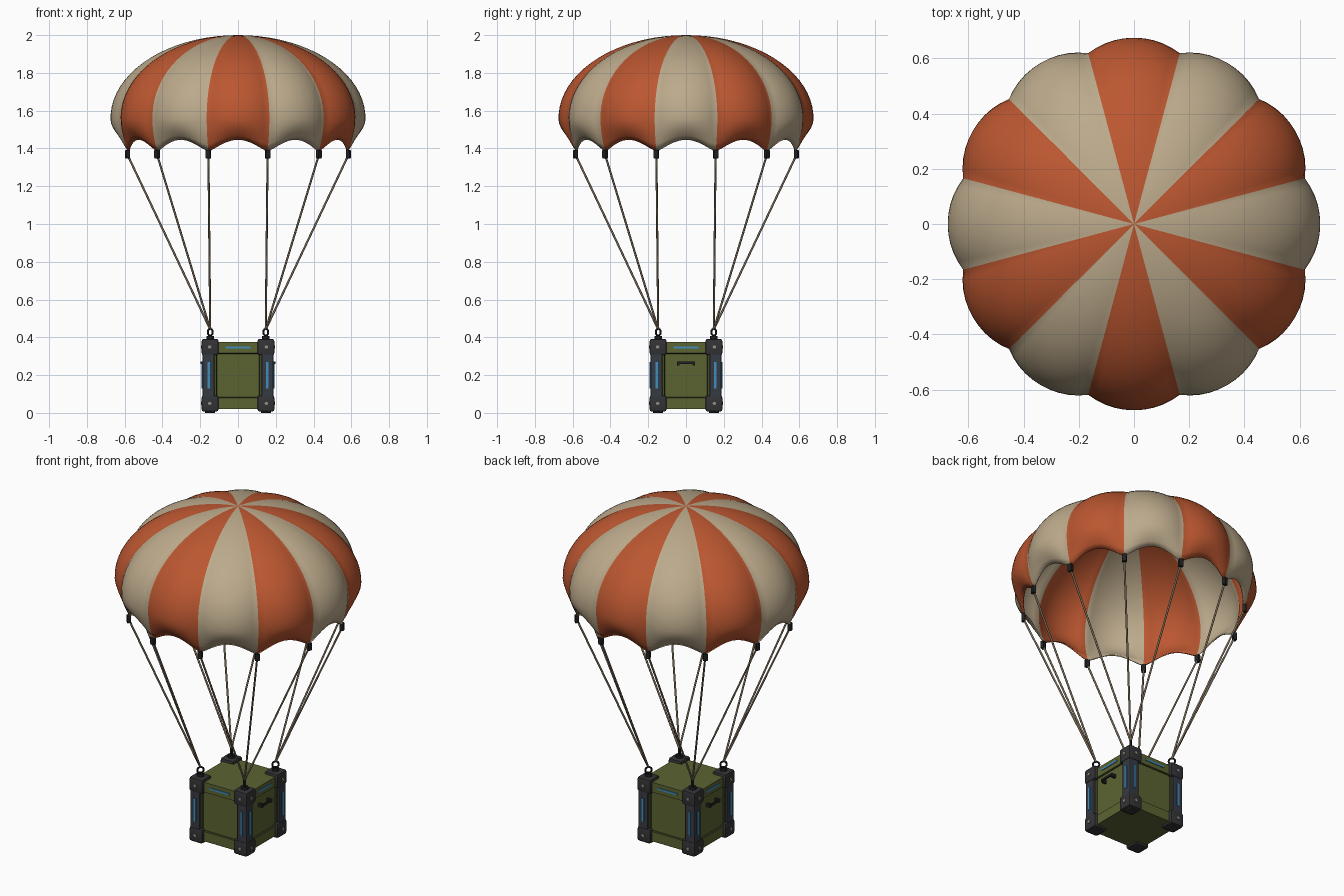
import bpy, bmesh, math
from mathutils import Vector, Matrix

if "Cube" in bpy.data.objects:
    bpy.data.objects.remove(bpy.data.objects["Cube"])


def material(name, rgb):
    m = bpy.data.materials.new(name)
    m.diffuse_color = (*rgb, 1)
    m.use_nodes = True
    m.node_tree.nodes["Principled BSDF"].inputs["Base Color"].default_value = m.diffuse_color
    return m


ORANGE = material("burnt orange fabric", (0.50, 0.095, 0.030))
BEIGE = material("beige fabric", (0.50, 0.40, 0.26))
CORD = material("cord tan", (0.22, 0.17, 0.11))
GREEN = material("olive green", (0.105, 0.125, 0.032))
GROOVE = material("dark olive", (0.035, 0.042, 0.014))
CHARCOAL = material("charcoal", (0.034, 0.034, 0.037))
SLATE = material("slate", (0.035, 0.042, 0.055))
BLUE = material("light blue", (0.05, 0.27, 0.52))
STEEL = material("bolt steel", (0.30, 0.27, 0.23))
BLACK = material("black metal", (0.015, 0.015, 0.016))


def finish(name, bm, mats, angle=None):
    bmesh.ops.recalc_face_normals(bm, faces=bm.faces)
    me = bpy.data.meshes.new(name)
    bm.to_mesh(me)
    bm.free()
    for m in mats:
        me.materials.append(m)
    ob = bpy.data.objects.new(name, me)
    bpy.context.collection.objects.link(ob)
    if angle:
        bpy.ops.object.select_all(action='DESELECT')
        ob.select_set(True)
        bpy.context.view_layer.objects.active = ob
        bpy.ops.object.shade_smooth_by_angle(angle=math.radians(angle))
    return ob


def add_box(bm, center, size, bevel=0, rot=None):
    mat = Matrix.Translation(center) @ (rot or Matrix()) @ Matrix.Diagonal((*size, 1))
    vs = bmesh.ops.create_cube(bm, size=1, matrix=mat)['verts']
    if bevel:
        edges = list({e for v in vs for e in v.link_edges})
        bmesh.ops.bevel(bm, geom=edges, offset=bevel, segments=2, profile=0.6,
                        affect='EDGES')


def add_rod(bm, a, b, radius, sides=8):
    a, b = Vector(a), Vector(b)
    d = b - a
    mat = Matrix.Translation((a + b) / 2) @ d.to_track_quat('Z', 'Y').to_matrix().to_4x4()
    bmesh.ops.create_cone(bm, cap_ends=True, segments=sides, radius1=radius,
                          radius2=radius, depth=d.length, matrix=mat)


def add_ring(bm, mat, major, minor, n=20, k=8):
    rows = []
    for i in range(n):
        u = math.tau * i / n
        rows.append([bm.verts.new(mat @ Vector((
            (major + minor * math.cos(math.tau * j / k)) * math.cos(u),
            minor * math.sin(math.tau * j / k),
            (major + minor * math.cos(math.tau * j / k)) * math.sin(u)))) for j in range(k)])
    for i in range(n):
        for j in range(k):
            p, q = rows[i], rows[(i + 1) % n]
            bm.faces.new((p[j], q[j], q[(j + 1) % k], p[(j + 1) % k]))


# Canopy: twelve bulging gores with a scalloped rim
GORES, COLS, ROWS = 12, 10, 24


def canopy_point(col, s):
    ang = math.radians(-15) + math.tau * col / (GORES * COLS)
    f = (col % COLS) / COLS * 2 - 1
    w = 1 - f * f
    theta = math.radians(110 + 6 * w) * s
    c = math.cos(theta)
    r = (0.641 + 0.034 * w) * math.sin(theta)
    z = 1.56 + c * (0.44 if c > 0 else 0.52 - 0.26 * w)
    return Vector((r * math.cos(ang), r * math.sin(ang), z))


bm = bmesh.new()
N = GORES * COLS
apex = bm.verts.new((0, 0, 2.0))
grid = [[bm.verts.new(canopy_point(c, r / ROWS)) for c in range(N)] for r in range(1, ROWS + 1)]
for c in range(N):
    d = (c + 1) % N
    faces = [bm.faces.new((apex, grid[0][c], grid[0][d]))]
    for r in range(ROWS - 1):
        faces.append(bm.faces.new((grid[r][c], grid[r + 1][c], grid[r + 1][d], grid[r][d])))
    for f in faces:
        f.material_index = (c // COLS) % 2
canopy = finish("canopy", bm, [BEIGE, ORANGE], 40)
mod = canopy.modifiers.new("fabric thickness", 'SOLIDIFY')
mod.thickness = 0.007
mod.offset = -1

# Suspension cords and the clips at each seam
cords, clips = bmesh.new(), bmesh.new()
for k in range(GORES):
    a = math.radians(15 + 30 * k)
    ca, sa = math.cos(a), math.sin(a)
    top = Vector((0.605 * ca, 0.605 * sa, 1.365))
    end = Vector((math.copysign(0.147, ca), math.copysign(0.147, sa), 0.442))
    add_rod(cords, top, end, 0.0055)
    add_box(clips, top + Vector((0, 0, 0.005)), (0.022, 0.026, 0.045), 0.004,
            Matrix.Rotation(a, 4, 'Z'))
finish("suspension_cords", cords, [CORD], 50)
finish("cord_clips", clips, [BLACK])

# Crate body with a grooved panel on every side
bm = bmesh.new()
add_box(bm, (0, 0, 0.1975), (0.35, 0.35, 0.355))
bm.normal_update()
for f in [f for f in bm.faces if abs(f.normal.z) < 0.5]:
    bmesh.ops.inset_individual(bm, faces=[f], thickness=0.083)
    groove = bmesh.ops.inset_individual(bm, faces=[f], thickness=0.006, depth=-0.008)
    for g in groove['faces']:
        g.material_index = 1
    f.material_index = 0
finish("crate_body", bm, [GREEN, GROOVE])

# Corner posts, corner blocks, feet and lifting eyes
posts, blocks, feet, eyes = (bmesh.new() for _ in range(4))
for sx in (-1, 1):
    for sy in (-1, 1):
        add_box(posts, (sx * 0.156, sy * 0.156, 0.2), (0.064, 0.064, 0.25), 0.008)
        for z in (0.05, 0.349):
            add_box(blocks, (sx * 0.148, sy * 0.148, z), (0.09, 0.09, 0.086), 0.014)
        add_box(feet, (sx * 0.148, sy * 0.148, 0.008), (0.055, 0.055, 0.016), 0.004)
        p = Vector((sx * 0.147, sy * 0.147, 0))
        add_rod(eyes, p + Vector((0, 0, 0.385)), p + Vector((0, 0, 0.408)), 0.02, 12)
        mat = Matrix.Translation(p + Vector((0, 0, 0.427))) @ \
            Matrix.Rotation(math.radians(45 * sx * sy), 4, 'Z')
        add_ring(eyes, mat, 0.018, 0.0055)
finish("corner_posts", posts, [SLATE])
finish("corner_blocks", blocks, [CHARCOAL], 30)
finish("corner_feet", feet, [CHARCOAL])
finish("lifting_eyes", eyes, [BLACK], 40)

# Light strips and bolts repeated around the four sides
strips, bolts = bmesh.new(), bmesh.new()
for k in range(4):
    rot = Matrix.Rotation(math.radians(90 * k), 4, 'Z')
    add_box(strips, rot @ Vector((0, -0.176, 0.347)), (0.13, 0.006, 0.011), 0, rot)
    for s in (-1, 1):
        add_box(strips, rot @ Vector((s * 0.156, -0.189, 0.2)), (0.013, 0.006, 0.14), 0, rot)
        for z in (0.05, 0.349):
            add_rod(bolts, rot @ Vector((s * 0.15, -0.19, z)),
                    rot @ Vector((s * 0.15, -0.197, z)), 0.009, 10)
finish("light_strips", strips, [BLUE])
finish("corner_bolts", bolts, [STEEL], 40)

# Carry handles on the left and right sides
bm = bmesh.new()
for s in (-1, 1):
    add_box(bm, (s * 0.193, 0, 0.265), (0.01, 0.092, 0.014), 0.003)
    for y in (-0.04, 0.04):
        add_box(bm, (s * 0.179, y, 0.261), (0.03, 0.013, 0.02))
finish("carry_handles", bm, [BLACK])
